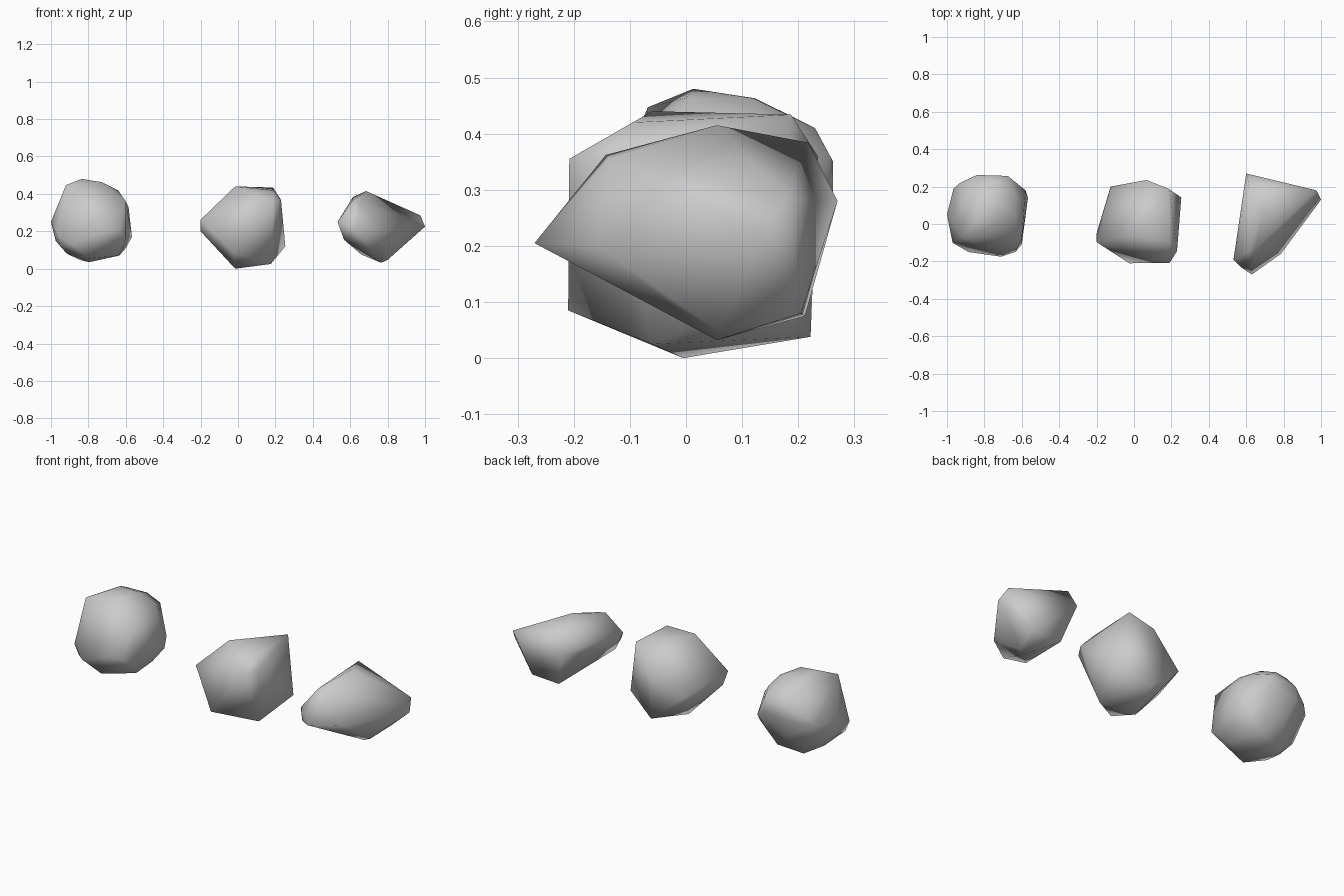
import bpy, bmesh


def rock(name, corners):
    """Chiselled stone: convex hull around a few corner points, smooth shaded."""
    bm = bmesh.new()
    for c in corners:
        bm.verts.new(c)
    bmesh.ops.convex_hull(bm, input=bm.verts)
    loose = [v for v in bm.verts if not v.link_faces]
    bmesh.ops.delete(bm, geom=loose, context='VERTS')
    bmesh.ops.recalc_face_normals(bm, faces=bm.faces)
    for f in bm.faces:
        f.smooth = True
    me = bpy.data.meshes.new(name)
    bm.to_mesh(me)
    bm.free()
    ob = bpy.data.objects.new(name, me)
    bpy.context.collection.objects.link(ob)
    return ob


# Rounded boulder on the left
rock("round_rock", [
    (-.835, .013, .48), (-.835, .123, .463), (-.73, .12, .463), (-.73, 0, .463),
    (-.92, -.068, .447), (-.64, .16, .395), (-.64, .06, .418), (-.6, -.08, .36),
    (-.585, .12, .33), (-.84, .19, .43), (-.74, .23, .41), (-.84, .262, .35),
    (-.675, .257, .36), (-.675, .257, .29), (-.84, .262, .28), (-.8, .235, .17),
    (-1, .05, .25), (-.965, .19, .26), (-.93, .22, .3), (-.97, -.1, .18),
    (-.95, -.09, .12), (-.885, -.15, .13), (-.71, -.175, .2), (-.635, -.15, .2),
    (-.6, -.11, .16), (-.567, .14, .17), (-.58, .18, .22), (-.795, .05, .035),
    (-.84, .13, .045), (-.635, -.02, .07), (-.6, .08, .11), (-.915, .05, .08),
    (-.975, .08, .15), (-.8, -.1, .055), (-.7, .17, .075)])

# Blocky stone in the middle
rock("block_rock", [
    (-.2, -.05, .2), (-.2, -.097, .262), (-.015, -.06, .44), (.187, .187, .434),
    (.187, -.095, .42), (.19, -.208, .355), (.23, -.145, .368), (.253, .142, .12),
    (.175, -.06, .025), (-.025, -.21, .085), (-.015, -.005, 0), (.067, .222, .038),
    (-.125, .2, .2), (.067, .235, .36)])

# Wedge-shaped stone on the right
rock("wedge_rock", [
    (.6, .27, .28), (.615, .218, .384), (.685, .055, .415), (.975, .18, .285),
    (1, .13, .225), (.835, .205, .08), (.8, .06, .047), (.765, .055, .032),
    (.66, .212, .075), (.785, -.16, .2), (.63, -.27, .205), (.57, -.23, .2),
    (.532, -.19, .25), (.61, -.143, .362), (.65, -.135, .358), (.567, -.17, .155)])
